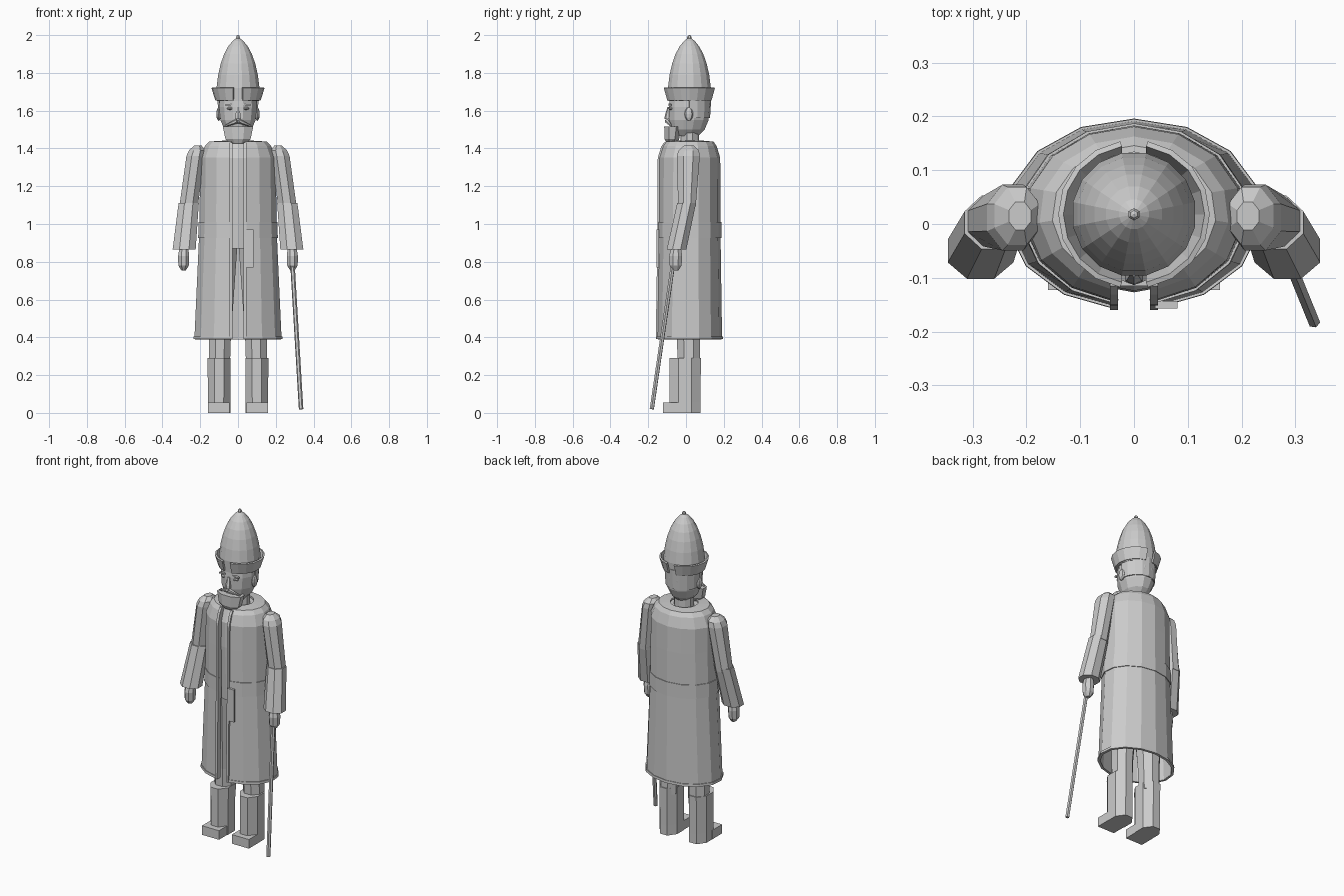
import bpy, bmesh, math
from mathutils import Vector

cube = bpy.data.objects.get("Cube")
if cube:
    bpy.data.objects.remove(cube)

grey = bpy.data.materials.new("plain grey")
grey.use_nodes = True
colour = (0.6, 0.6, 0.6, 1)
grey.diffuse_color = colour
grey.node_tree.nodes["Principled BSDF"].inputs["Base Color"].default_value = colour

CY = 0.018          # depth of the body axis
PI = math.pi


def finish(name, bm):
    bmesh.ops.recalc_face_normals(bm, faces=bm.faces)
    mesh = bpy.data.meshes.new(name)
    bm.to_mesh(mesh)
    bm.free()
    mesh.materials.append(grey)
    ob = bpy.data.objects.new(name, mesh)
    bpy.context.collection.objects.link(ob)
    return ob


def skin(bm, rows, closed):
    for low, high in zip(rows, rows[1:]):
        n = len(low)
        for i in range(n if closed else n - 1):
            j = (i + 1) % n
            bm.faces.new((low[i], low[j], high[j], high[i]))


def loft(name, rings, n=8, turn=0.5):
    """Closed solid through level elliptical rings (x, y, z, rx, ry)."""
    bm = bmesh.new()
    rows = []
    for x, y, z, rx, ry in rings:
        angles = [2 * PI * (i + turn) / n for i in range(n)]
        rows.append([bm.verts.new((x + rx * math.cos(a), y + ry * math.sin(a), z))
                     for a in angles])
    skin(bm, rows, True)
    bm.faces.new(rows[0])
    bm.faces.new(rows[-1])
    return finish(name, bm)


def shell(name, profile, n, gap, thick, side=0):
    """Sheet round the body, open in front; side +-1 gives one half, also open behind."""
    bm = bmesh.new()
    rows = []
    for z, a, b in profile:
        start = math.asin(gap / a)
        end = PI - start if side else 2 * PI - start
        row = []
        for i in range(n + 1):
            u = start + (end - start) * i / n
            row.append(bm.verts.new(((side or 1) * a * math.sin(u), CY - b * math.cos(u), z)))
        rows.append(row)
    skin(bm, rows, False)
    ob = finish(name, bm)
    mod = ob.modifiers.new("thickness", "SOLIDIFY")
    mod.thickness = thick
    mod.offset = 0
    return ob


def box(name, centre, size, tilt=0):
    bm = bmesh.new()
    bmesh.ops.create_cube(bm, size=1)
    bmesh.ops.scale(bm, vec=size, verts=bm.verts)
    ob = finish(name, bm)
    ob.location = centre
    ob.rotation_euler.y = tilt
    return ob


def ball(name, centre, radii, u=8, v=6):
    bm = bmesh.new()
    bmesh.ops.create_uvsphere(bm, u_segments=u, v_segments=v, radius=1)
    bmesh.ops.scale(bm, vec=radii, verts=bm.verts)
    ob = finish(name, bm)
    ob.location = centre
    return ob


def rod(name, start, end, r1, r2, n=6):
    a, b = Vector(start), Vector(end)
    bm = bmesh.new()
    bmesh.ops.create_cone(bm, cap_ends=True, segments=n, radius1=r1, radius2=r2,
                          depth=(b - a).length)
    ob = finish(name, bm)
    ob.location = (a + b) / 2
    ob.rotation_euler = (b - a).to_track_quat("Z", "Y").to_euler()
    return ob


# Coat, hem and belt
coat = [(0.39, 0.228, 0.168), (0.93, 0.203, 0.16), (1.2, 0.198, 0.16),
        (1.35, 0.197, 0.158), (1.41, 0.172, 0.14), (1.432, 0.15, 0.125),
        (1.436, 0.08, 0.075)]
shell("coat", coat, 14, 0.035, 0.01)
shell("coat_hem", [(0.39, 0.232, 0.171), (0.405, 0.231, 0.17)], 14, 0.035, 0.014)
shell("belt", [(0.925, 0.208, 0.164), (1.01, 0.206, 0.164)], 14, 0.03, 0.01)
box("belt_end", (0.06, -0.15, 0.87), (0.042, 0.014, 0.2))

# Raised front edges of the coat
for side, word in ((1, "left"), (-1, "right")):
    bm = bmesh.new()
    rows = []
    for z, a, b in coat[:-1]:
        y = CY - b * math.sqrt(1 - (0.035 / a) ** 2)
        rows.append([bm.verts.new((side * x, y + d, z))
                     for x, d in ((0.03, -0.012), (0.045, -0.012), (0.045, 0.02), (0.03, 0.02))])
    skin(bm, rows, True)
    bm.faces.new(rows[0])
    bm.faces.new(rows[-1])
    finish(word + "_coat_edge", bm)

# Tunic under the coat
loft("tunic", [(0, CY, 0.87, 0.17, 0.13), (0, CY, 1.2, 0.18, 0.145),
               (0, CY, 1.35, 0.175, 0.142), (0, CY, 1.425, 0.11, 0.11)], 14, 0.5)

# Neck and head
loft("neck", [(0, 0.02, 1.4, 0.06, 0.05), (0, 0.02, 1.52, 0.06, 0.05)], 10)
loft("head", [(0, 0.005, 1.465, 0.045, 0.06), (0, 0.01, 1.5, 0.075, 0.092),
              (0, 0.015, 1.55, 0.096, 0.108), (0, CY, 1.62, 0.104, 0.112),
              (0, CY, 1.69, 0.1, 0.105)], 12)
bm = bmesh.new()
rows = [[bm.verts.new((r * math.sin(u), CY + r * 1.06 * math.cos(u), z))
         for u in [PI * (i / 8 - 0.5) for i in range(9)]]
        for z, r in ((1.56, 0.103), (1.68, 0.11))]
skin(bm, rows, False)
hair = finish("back_hair", bm)
hair.modifiers.new("thickness", "SOLIDIFY").thickness = 0.008

# Face
loft("nose", [(0, -0.098, 1.555, 0.018, 0.016), (0, -0.097, 1.575, 0.016, 0.015),
              (0, -0.09, 1.62, 0.008, 0.008)], 6)
loft("beard", [(0, -0.075, 1.425, 0.045, 0.028), (0, -0.075, 1.45, 0.072, 0.042),
               (0, -0.07, 1.515, 0.087, 0.049)], 8)
for s, word in ((1, "left"), (-1, "right")):
    rod(word + "_moustache", (s * 0.005, -0.1, 1.545), (s * 0.07, -0.078, 1.518), 0.013, 0.004)
    box(word + "_eyebrow", (s * 0.045, -0.085, 1.632), (0.042, 0.014, 0.008), s * 0.1)
    ball(word + "_eye", (s * 0.042, -0.079, 1.612), (0.016, 0.014, 0.008))
    ball(word + "_ear", (s * 0.102, 0.015, 1.582), (0.013, 0.023, 0.036))

# Tall pointed cap with turned-up flaps
cap = [(1.65, 0.112), (1.72, 0.116), (1.79, 0.107), (1.85, 0.093), (1.9, 0.075),
       (1.94, 0.053), (1.97, 0.028), (1.983, 0.01)]
loft("cap", [(0, CY, z, r, r) for z, r in cap], 16)
ball("cap_knob", (0, CY, 1.987), (0.012, 0.012, 0.013), 6, 5)
for s, word in ((1, "left"), (-1, "right")):
    shell(word + "_cap_flap", [(1.655, 0.115, 0.115), (1.722, 0.136, 0.133)], 8, 0.024, 0.01, s)

# Arms, hands and legs
for s, word in ((1, "left"), (-1, "right")):
    loft(word + "_upper_arm",
         [(s * 0.262, 0.005, 1.09, 0.053, 0.05), (s * 0.225, 0.012, 1.36, 0.052, 0.066),
          (s * 0.217, 0.015, 1.39, 0.046, 0.058), (s * 0.212, 0.015, 1.415, 0.022, 0.028)])
    loft(word + "_forearm",
         [(s * 0.285, -0.05, 0.865, 0.066, 0.056), (s * 0.261, 0.003, 1.11, 0.058, 0.054)])
    loft(word + "_hand",
         [(s * 0.288, -0.055, 0.755, 0.013, 0.016), (s * 0.288, -0.055, 0.78, 0.03, 0.034),
          (s * 0.288, -0.055, 0.83, 0.032, 0.038), (s * 0.286, -0.052, 0.88, 0.024, 0.026)])
    loft(word + "_trouser_leg",
         [(s * 0.098, 0.015, 0.25, 0.06, 0.064), (s * 0.095, 0.013, 0.4, 0.062, 0.066),
          (s * 0.085, 0.015, 0.88, 0.088, 0.11)])
    loft(word + "_boot",
         [(s * 0.1, -0.005, 0, 0.064, 0.088), (s * 0.1, -0.005, 0.06, 0.064, 0.088),
          (s * 0.1, -0.004, 0.29, 0.066, 0.09)])
    box(word + "_toe", (s * 0.102, -0.075, 0.028), (0.116, 0.095, 0.056))

# Walking stick in the left hand
rod("walking_stick", (0.334, -0.181, 0.02), (0.284, -0.058, 0.86), 0.012, 0.012)
